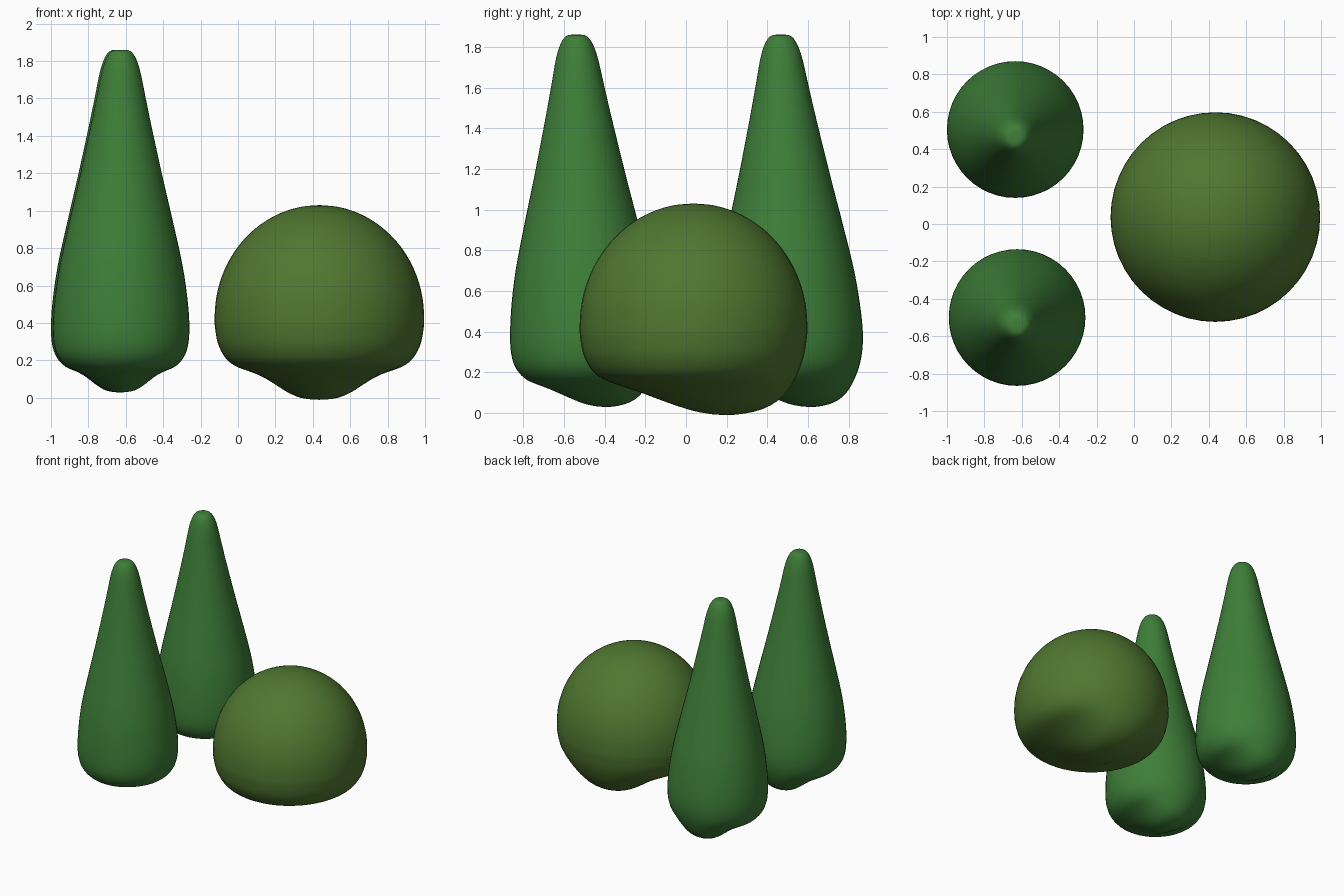
import bpy, bmesh, math
from mathutils import Vector

if "Cube" in bpy.data.objects:
    bpy.data.objects.remove(bpy.data.objects["Cube"])


def material(name, rgb):
    m = bpy.data.materials.new(name)
    m.diffuse_color = (*rgb, 1)
    m.use_nodes = True
    m.node_tree.nodes["Principled BSDF"].inputs["Base Color"].default_value = m.diffuse_color
    return m


def smooth_profile(pts, n=4):
    # Catmull-Rom curve through (radius, height) points
    p = [Vector(q) for q in pts]
    p = [p[0]] + p + [p[-1]]
    out = []
    for a, b, c, d in zip(p, p[1:], p[2:], p[3:]):
        for i in range(n):
            t = i / n
            out.append(0.5 * (2 * b + (c - a) * t + (2 * a - 5 * b + 4 * c - d) * t * t
                              + (3 * b - 3 * c + d - a) * t ** 3))
    return out + [p[-1]]


def shrub(name, x, y, profile, radius, depth, mat, lean=0.0, sides=48):
    rows = smooth_profile(profile)
    height = rows[-1].y
    bm = bmesh.new()

    def vert(r, z, a):
        dx, dy = r * math.cos(a), r * math.sin(a)
        # low lump under the back of the root ball
        fade = max(0, min(1, (0.5 * radius - z + 0.13) / (0.5 * radius)))
        u, v = dx / (0.33 * radius), (dy - 0.47 * radius) / (0.55 * radius)
        edge = max(0, 1 - (r / radius) ** 6)
        z -= depth * fade ** 0.5 * edge * math.exp(-((u * u + v * v) / 2) ** 1.5)
        return bm.verts.new((dx, dy - lean * max(0, z - 0.4) / height, z))

    bottom = vert(0, rows[0].y, 0)
    top = vert(0, height, 0)
    angles = [2 * math.pi * i / sides for i in range(sides)]
    rings = [[vert(max(p.x, 0.002), p.y, a) for a in angles] for p in rows[1:-1]]
    for i in range(sides):
        j = (i + 1) % sides
        bm.faces.new((bottom, rings[0][j], rings[0][i]))
        bm.faces.new((top, rings[-1][i], rings[-1][j]))
        for lo, hi in zip(rings, rings[1:]):
            bm.faces.new((lo[i], lo[j], hi[j], hi[i]))
    for f in bm.faces:
        f.smooth = True
    me = bpy.data.meshes.new(name)
    bm.to_mesh(me)
    bm.free()
    me.materials.append(mat)
    ob = bpy.data.objects.new(name, me)
    ob.location = (x, y, 0)
    bpy.context.collection.objects.link(ob)


# Two tall conical evergreens
cone = [(0, .125), (.14, .13), (.25, .15), (.31, .185), (.35, .25), (.365, .35), (.358, .5),
        (.33, .7), (.28, .93), (.222, 1.18), (.163, 1.45), (.132, 1.6),
        (.096, 1.77), (.055, 1.85), (0, 1.86)]
green = material("evergreen", (.048, .21, .04))
shrub("tall_shrub_back", -.635, .505, cone, .365, .1, green, lean=.05)
shrub("tall_shrub_front", -.625, -.5, cone, .365, .1, green, lean=.05)

# Round shrub: dome on a tucked-in base
dome = [(0, .11), (.2, .115), (.38, .145), (.48, .19), (.535, .27), (.556, .36)]
dome += [(.56 * math.cos(math.radians(a)), .43 + .6 * math.sin(math.radians(a)))
         for a in range(0, 91, 10)]
shrub("round_shrub", .435, .037, dome, .56, .125, material("leaf", (.08, .185, .03)))
